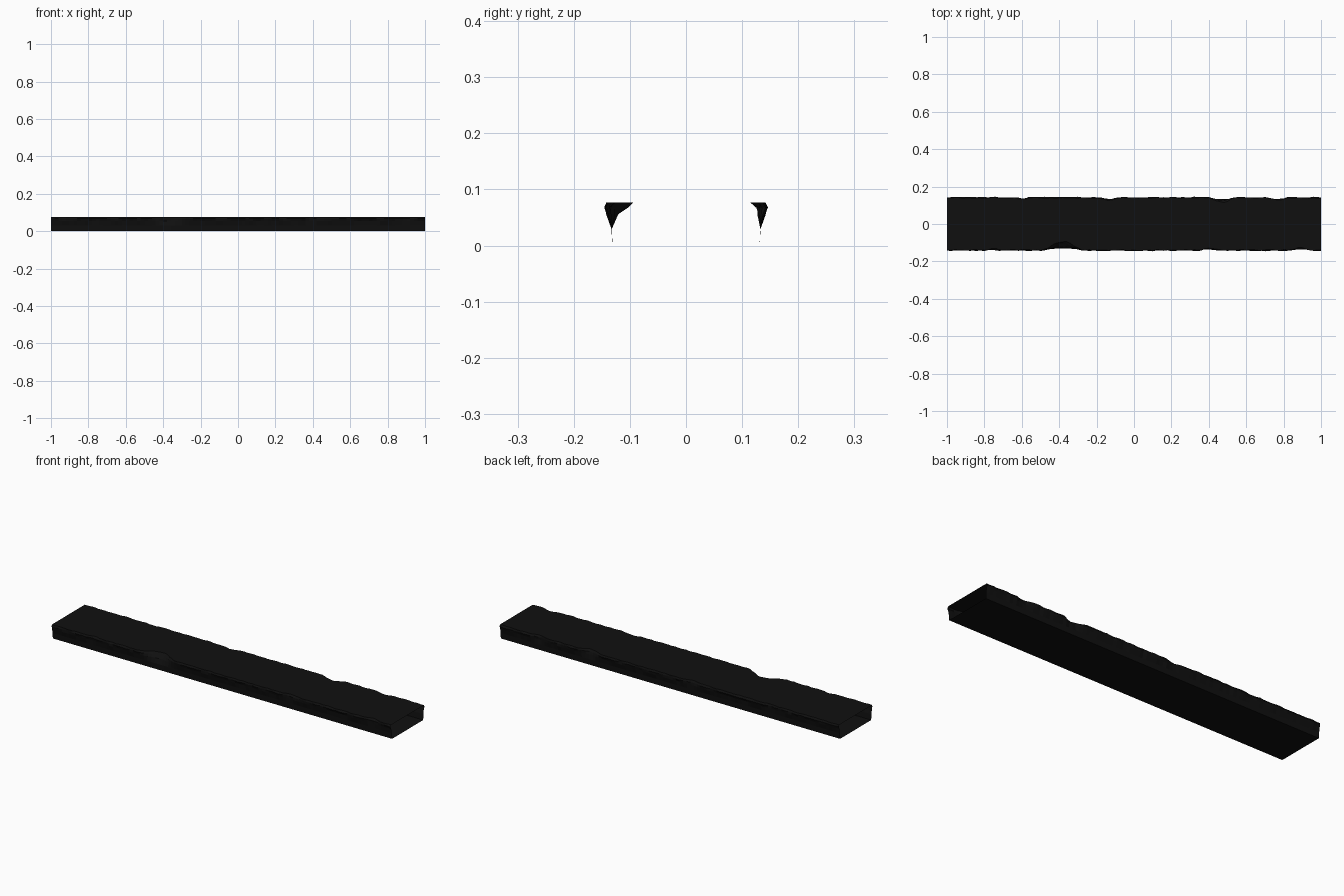
import bpy, bmesh, math, random

cube = bpy.data.objects.get("Cube")
if cube:
    bpy.data.objects.remove(cube)
random.seed(4)

black = bpy.data.materials.new("charred_black")
black.use_nodes = True
colour = (0.005, 0.005, 0.005, 1)
black.diffuse_color = colour
black.node_tree.nodes["Principled BSDF"].inputs["Base Color"].default_value = colour

# Side wall from floor to rim: (distance from centre line, height)
whole = [(0.131, 0), (0.133, 0.03), (0.139, 0.055), (0.143, 0.068), (0.139, 0.077)]
broken = [(0.131, 0), (0.132, 0.03), (0.120, 0.055), (0.106, 0.067), (0.094, 0.077)]

# Chips along each top edge: (position, half width, strength)
chips = {
    -1: [(-0.38, 0.12, 1.0), (0.40, 0.06, 0.25), (0.89, 0.05, 0.3), (-0.75, 0.05, 0.15)],
    1: [(-0.14, 0.07, 0.25), (0.47, 0.08, 0.5), (0.77, 0.06, 0.3), (-0.6, 0.05, 0.15)],
}


def chip_amount(side, x):
    amount = 0
    for centre, half, strength in chips[side]:
        d = abs(x - centre) / half
        if d < 1:
            amount = max(amount, strength * (0.5 + 0.5 * math.cos(math.pi * d)))
    return amount


def wall(side, x):
    a = chip_amount(side, x)
    points = []
    for i, ((y0, z0), (y1, z1)) in enumerate(zip(whole, broken)):
        rough = random.uniform(-0.003, 0.003) if i > 1 else 0
        points.append((x, side * (y0 + (y1 - y0) * a + rough), z0 + (z1 - z0) * a))
    return points


# Hollow, open-ended plank lofted through cross-sections
bm = bmesh.new()
steps = 100
rings = []
for s in range(steps + 1):
    x = -1 + 2 * s / steps
    section = wall(-1, x) + wall(1, x)[::-1]
    rings.append([bm.verts.new(p) for p in section])
for a, b in zip(rings, rings[1:]):
    n = len(a)
    for i in range(n):
        j = (i + 1) % n
        bm.faces.new((a[i], b[i], b[j], a[j]))

bmesh.ops.recalc_face_normals(bm, faces=bm.faces)
# The top panel must face up
bm.faces.ensure_lookup_table()
top = max(bm.faces, key=lambda f: f.calc_center_median().z)
if top.normal.z < 0:
    bmesh.ops.reverse_faces(bm, faces=bm.faces)

mesh = bpy.data.meshes.new("plank")
bm.to_mesh(mesh)
bm.free()
mesh.materials.append(black)
plank = bpy.data.objects.new("plank", mesh)
bpy.context.collection.objects.link(plank)
